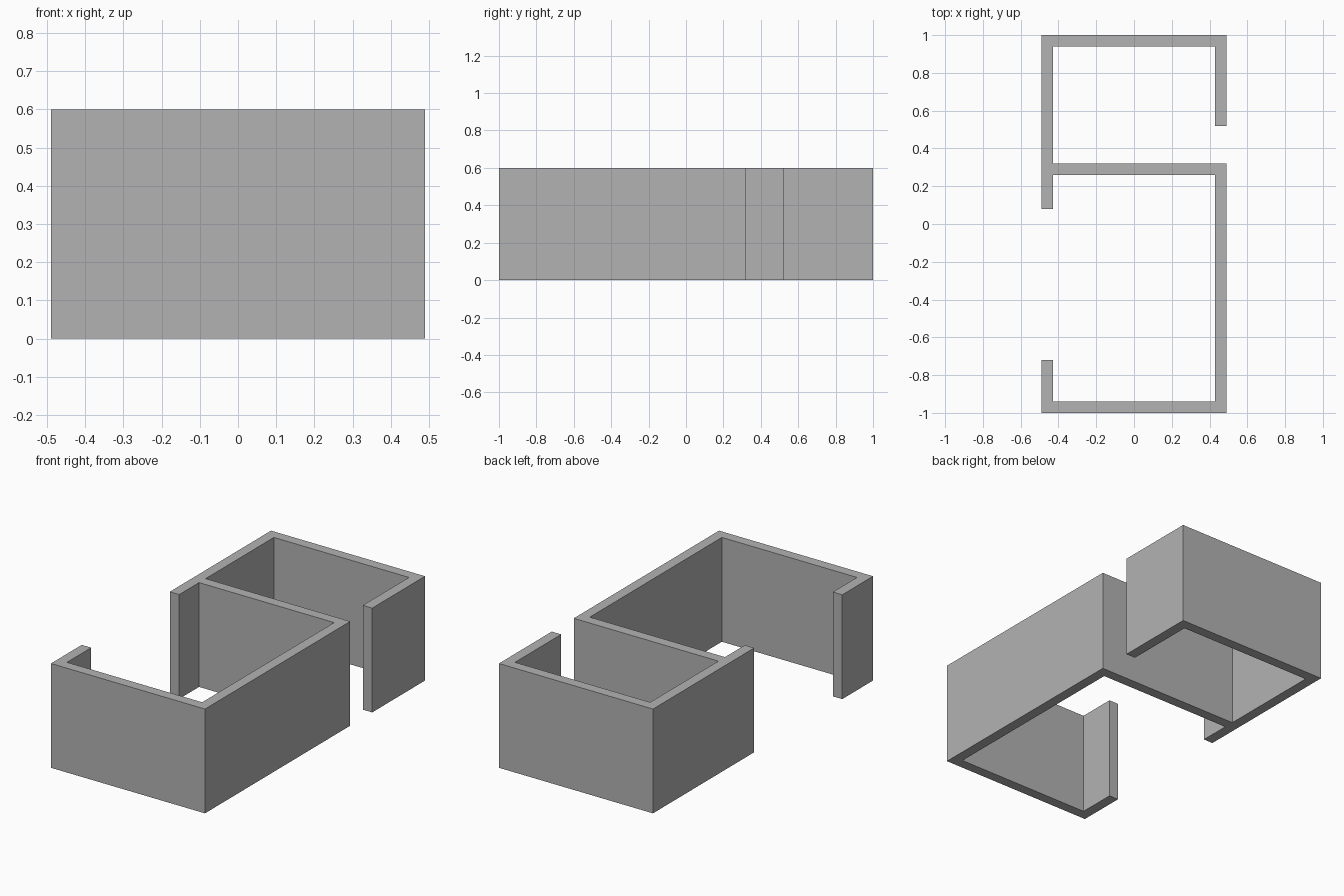
import bpy
import bmesh

cube = bpy.data.objects.get("Cube")
if cube:
    bpy.data.objects.remove(cube, do_unlink=True)

# Plain grey wall material
grey = bpy.data.materials.new("wall grey")
grey.use_nodes = True
colour = (0.45, 0.45, 0.45, 1)
grey.diffuse_color = colour
grey.node_tree.nodes["Principled BSDF"].inputs["Base Color"].default_value = colour

# Plan dimensions: outer and inner wall lines
X, Y, T, H = 0.49, 1.0, 0.06, 0.6
x, y = X - T, Y - T
DIVIDER_BACK = 0.32
DIVIDER_FRONT = DIVIDER_BACK - T
BACK_STUB, MID_STUB, FRONT_STUB = 0.52, 0.08, -0.72

# Continuous wall outline, counterclockwise from the front right corner
outline = [
    (-X, -Y), (X, -Y), (X, DIVIDER_BACK), (-x, DIVIDER_BACK),
    (-x, y), (x, y), (x, BACK_STUB), (X, BACK_STUB),
    (X, Y), (-X, Y), (-X, MID_STUB), (-x, MID_STUB),
    (-x, DIVIDER_FRONT), (x, DIVIDER_FRONT), (x, -y), (-x, -y),
    (-x, FRONT_STUB), (-X, FRONT_STUB),
]

# Extrude the plan into standing walls
bm = bmesh.new()
base = bm.faces.new([bm.verts.new((px, py, 0)) for px, py in outline])
raised = bmesh.ops.extrude_face_region(bm, geom=[base], use_keep_orig=True)
top = [g for g in raised["geom"] if isinstance(g, bmesh.types.BMVert)]
bmesh.ops.translate(bm, verts=top, vec=(0, 0, H))
bmesh.ops.recalc_face_normals(bm, faces=bm.faces[:])

mesh = bpy.data.meshes.new("room_walls")
bm.to_mesh(mesh)
bm.free()
mesh.materials.append(grey)
walls = bpy.data.objects.new("room_walls", mesh)
bpy.context.collection.objects.link(walls)
